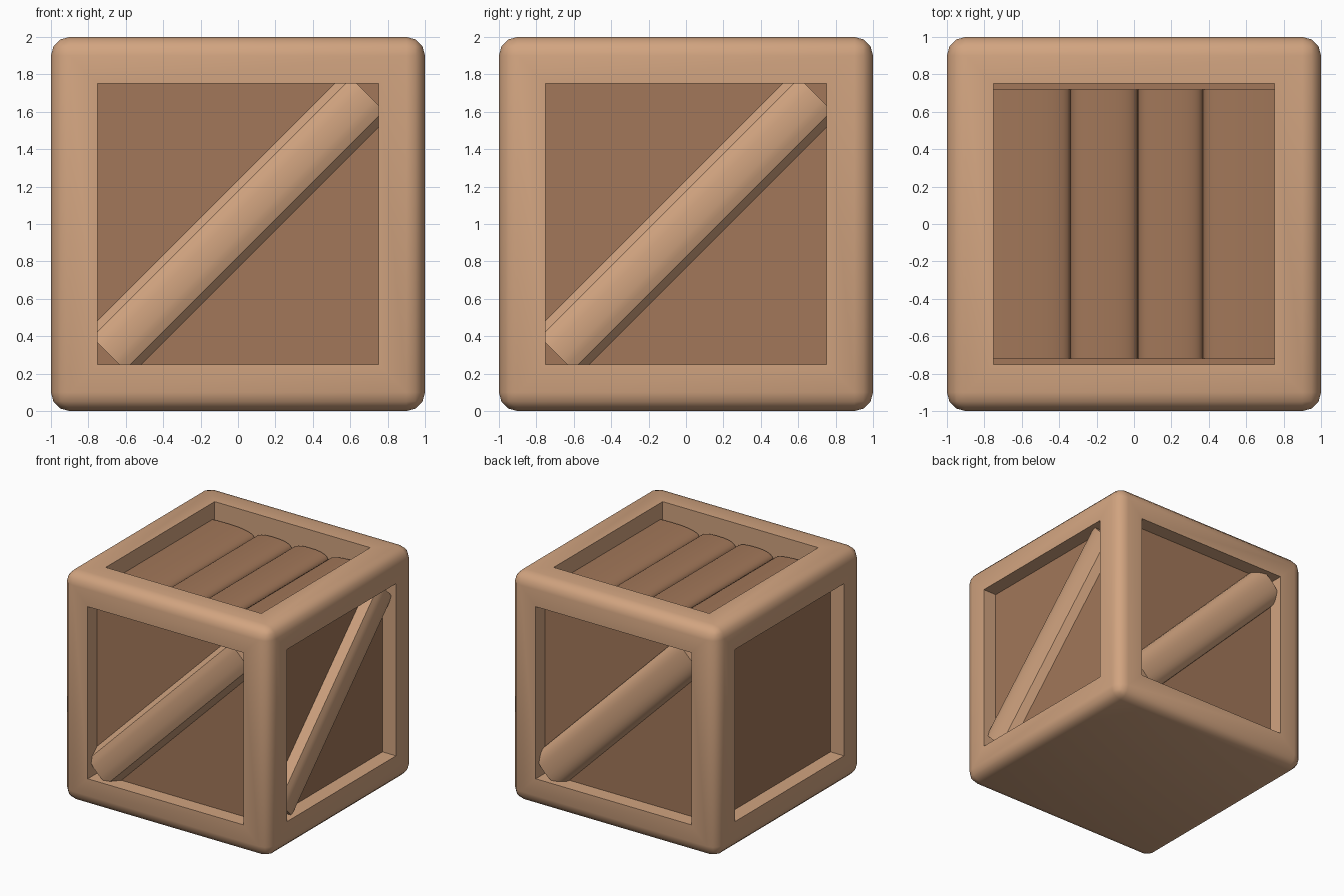
import bpy, bmesh, math
from mathutils import Matrix, Vector

if "Cube" in bpy.data.objects:
    bpy.data.objects.remove(bpy.data.objects["Cube"])

def material(name, rgb):
    m = bpy.data.materials.new(name)
    m.diffuse_color = (*rgb, 1)
    m.use_nodes = True
    m.node_tree.nodes["Principled BSDF"].inputs["Base Color"].default_value = m.diffuse_color
    return m

LIGHT = material("light_wood", (0.64, 0.37, 0.215))
DARK = material("dark_wood", (0.36, 0.185, 0.10))

def finish(name, bm, mats, angle):
    bmesh.ops.recalc_face_normals(bm, faces=bm.faces)
    me = bpy.data.meshes.new(name)
    bm.to_mesh(me)
    bm.free()
    ob = bpy.data.objects.new(name, me)
    bpy.context.collection.objects.link(ob)
    for m in mats:
        me.materials.append(m)
    bpy.ops.object.select_all(action='DESELECT')
    ob.select_set(True)
    bpy.context.view_layer.objects.active = ob
    bpy.ops.object.shade_smooth_by_angle(angle=math.radians(angle))
    return ob

def prism(name, profile, half_len, matrix, mat, angle):
    """Sweep an (x, z) profile along local y, then place it with matrix."""
    bm = bmesh.new()
    a, b = ([bm.verts.new(matrix @ Vector((x, y, z))) for x, z in profile]
            for y in (-half_len, half_len))
    n = len(profile)
    bm.faces.new(a)
    bm.faces.new(b)
    for i in range(n):
        j = (i + 1) % n
        bm.faces.new((a[i], a[j], b[j], b[i]))
    return finish(name, bm, [mat], angle)

def dome(half_w, height, power, steps=16):
    """Rounded hump profile, flat underneath."""
    pts = []
    for i in range(steps + 1):
        t = math.pi * i / steps
        c, s = math.cos(t), max(math.sin(t), 0)
        pts.append((half_w * math.copysign(abs(c) ** (2 / power), c),
                    height * s ** (2 / power)))
    return pts

# Crate body: rounded cube with five recessed panels
SIDE_DEPTH, TOP_DEPTH = 0.13, 0.22
bm = bmesh.new()
bmesh.ops.create_cube(bm, size=2, matrix=Matrix.Translation((0, 0, 1)))
bmesh.ops.bevel(bm, geom=bm.edges[:], offset=0.1, segments=3, profile=0.5,
                affect='EDGES')
bm.normal_update()
panels = [f for f in bm.faces if f.calc_area() > 3 and f.normal.z > -0.5]
bmesh.ops.inset_individual(bm, faces=panels, thickness=0.21)
floors = bmesh.ops.extrude_discrete_faces(bm, faces=panels)["faces"]
bm.normal_update()
for f in floors:
    f.material_index = 1
    depth = TOP_DEPTH if f.normal.z > 0.5 else SIDE_DEPTH
    bmesh.ops.translate(bm, verts=f.verts[:], vec=f.normal * -depth)
finish("crate_frame", bm, [LIGHT, DARK], 40)

# Planks in the top recess; the outer two run on under the frame
edges = [-0.9, -0.34, 0.02, 0.37, 0.9]
for i, (l, r) in enumerate(zip(edges, edges[1:])):
    prism(f"top_plank_{i + 1}", dome((r - l) / 2, 0.075, 2.6), 0.72,
          Matrix.Translation(((l + r) / 2, 0, 1.785)), DARK, 50)

# Diagonal braces: creased on the front and right, fully rounded on the back
creased = [(0.166, 0), (0.124, 0.068), (0.085, 0.083), (0.045, 0.092)]
creased += [(-x, z) for x, z in reversed(creased)]
rounded = dome(0.166, 0.095, 2.3)
up = Vector((0, 0, 1))
for name, profile, normal, angle in (
        ("front_brace", creased, (0, -1, 0), 30),
        ("right_brace", creased, (1, 0, 0), 30),
        ("back_brace", rounded, (0, 1, 0), 60)):
    n = Vector(normal)
    right = up.cross(n)
    across, along = (right - up).normalized(), (right + up).normalized()
    m = Matrix((across, along, n)).transposed().to_4x4()
    m.translation = up + n * (1 - SIDE_DEPTH)
    prism(name, profile, 0.98, m, LIGHT, angle)
